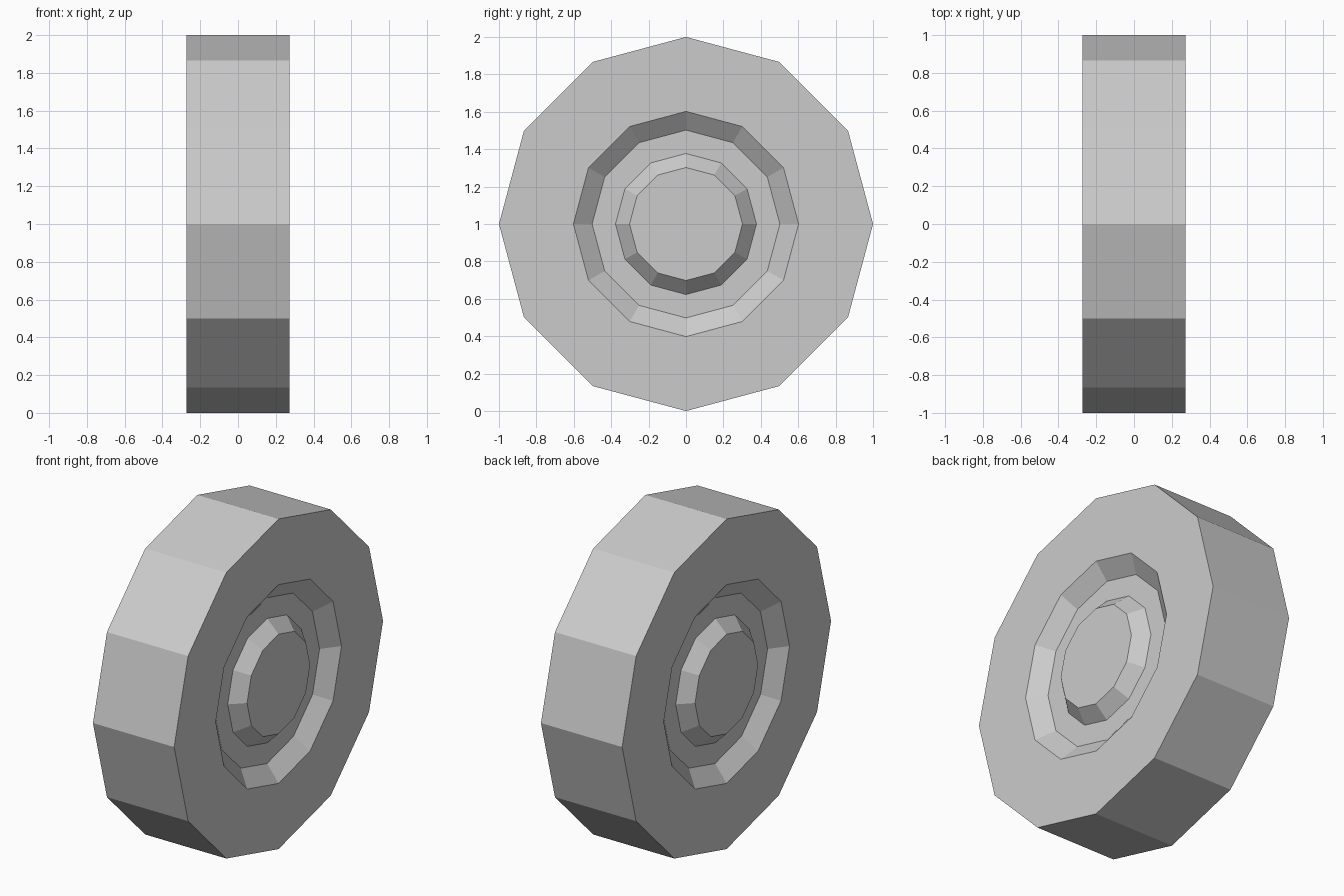
import bpy
import bmesh
from math import cos, sin, tau

SIDES = 12
HALF_WIDTH = 0.272
FLOOR = HALF_WIDTH - 0.077

cube = bpy.data.objects.get("Cube")
if cube:
    bpy.data.objects.remove(cube, do_unlink=True)

grey = bpy.data.materials.new("plain_grey")
grey.use_nodes = True
colour = (0.6, 0.6, 0.6, 1)
grey.diffuse_color = colour
grey.node_tree.nodes["Principled BSDF"].inputs["Base Color"].default_value = colour

# Half profile as (x, radius): tread, side wall, sloped groove, raised hub
half = [(HALF_WIDTH, 1.0), (HALF_WIDTH, 0.602), (FLOOR, 0.502),
        (FLOOR, 0.377), (HALF_WIDTH, 0.302)]
profile = [(-x, r) for x, r in reversed(half)] + half

# Spin the profile round the axle
bm = bmesh.new()
rings = []
for x, r in profile:
    rings.append([bm.verts.new((x, r * sin(tau * i / SIDES), 1 + r * cos(tau * i / SIDES)))
                  for i in range(SIDES)])
for a, b in zip(rings, rings[1:]):
    for i in range(SIDES):
        j = (i + 1) % SIDES
        bm.faces.new((a[i], a[j], b[j], b[i]))

# Flat hub caps
bm.faces.new(rings[0])
bm.faces.new(rings[-1])
bmesh.ops.recalc_face_normals(bm, faces=bm.faces)

mesh = bpy.data.meshes.new("wheel")
bm.to_mesh(mesh)
bm.free()
mesh.materials.append(grey)
wheel = bpy.data.objects.new("wheel", mesh)
bpy.context.collection.objects.link(wheel)
